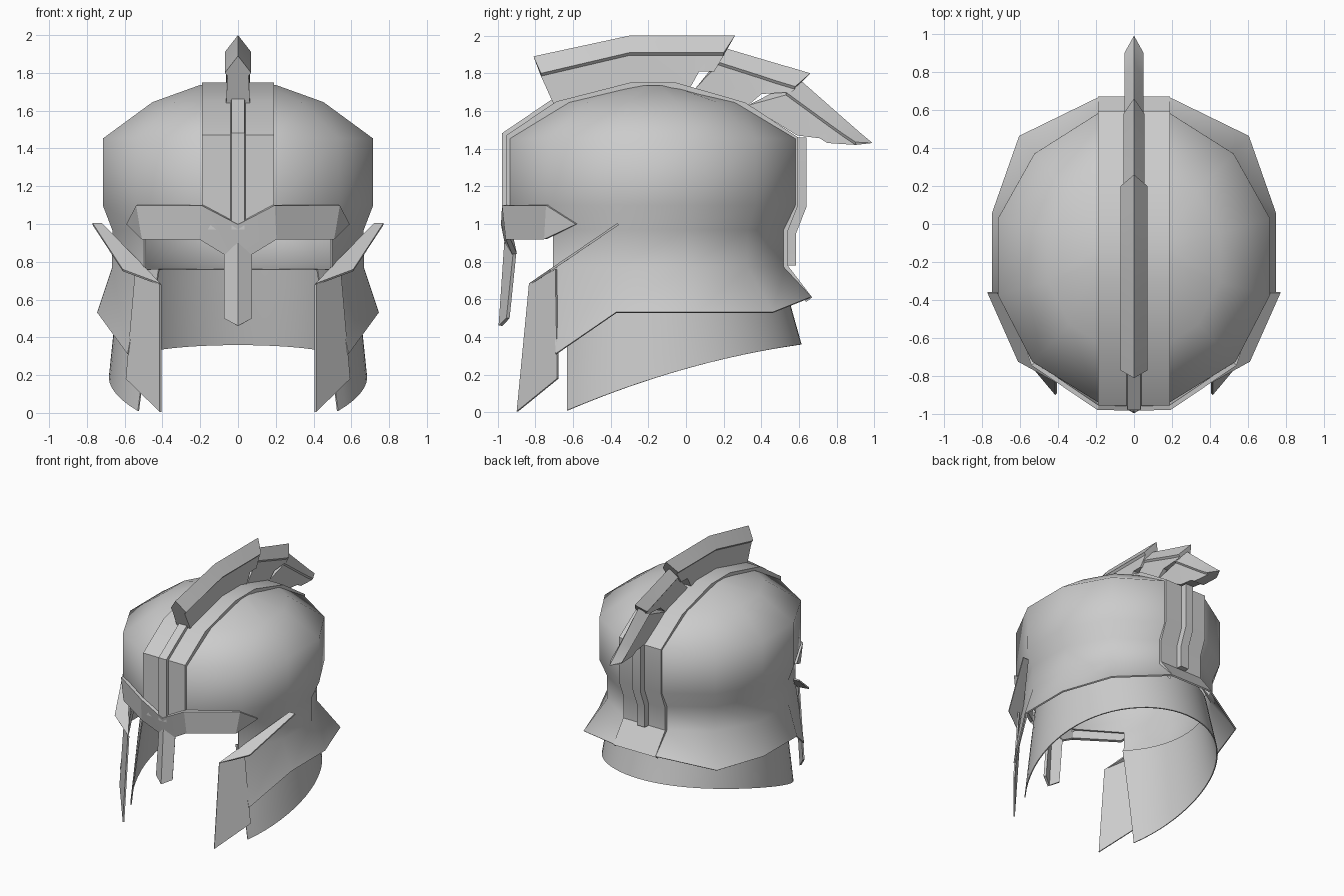
import bpy
import bmesh
from math import sin, cos, acos, radians
from mathutils import Vector

cube = bpy.data.objects.get("Cube")
if cube:
    bpy.data.objects.remove(cube, do_unlink=True)

steel = bpy.data.materials.new("plain grey metal")
steel.use_nodes = True
steel.diffuse_color = (0.6, 0.6, 0.6, 1)
steel.node_tree.nodes["Principled BSDF"].inputs["Base Color"].default_value = (0.6, 0.6, 0.6, 1)


def build(name, verts, faces, thick=0.0, angle=30):
    """Mesh the +x half, mirror it, give it thickness and shade it."""
    mesh = bpy.data.meshes.new(name)
    mesh.from_pydata([tuple(v) for v in verts], [], faces)
    bm = bmesh.new()
    bm.from_mesh(mesh)
    bmesh.ops.recalc_face_normals(bm, faces=bm.faces)
    bm.to_mesh(mesh)
    bm.free()
    mesh.materials.append(steel)
    ob = bpy.data.objects.new(name, mesh)
    bpy.context.collection.objects.link(ob)
    bpy.ops.object.select_all(action='DESELECT')
    ob.select_set(True)
    bpy.context.view_layer.objects.active = ob
    ob.modifiers.new("Mirror", 'MIRROR')
    if thick:
        solid = ob.modifiers.new("Solidify", 'SOLIDIFY')
        solid.thickness = thick
        solid.offset = 0
    for mod in list(ob.modifiers):
        bpy.ops.object.modifier_apply(modifier=mod.name)
    bpy.ops.object.shade_smooth_by_angle(angle=radians(angle))
    return ob


def loft(name, rows, caps=False, skip=None, **kw):
    """Skin rows of points; skip(r, c) leaves openings."""
    n = len(rows[0])
    faces = [(r * n + c, r * n + c + 1, (r + 1) * n + c + 1, (r + 1) * n + c)
             for r in range(len(rows) - 1) for c in range(n - 1)
             if not (skip and skip(r, c))]
    if caps:
        last = (len(rows) - 1) * n
        faces += [tuple(range(n)), tuple(range(last, last + n))]
    return build(name, [p for row in rows for p in row], faces, **kw)


def sweep(name, path, section, caps=False):
    """Run a half section of (x, outward offset) along a y-z path."""
    rows = []
    pts = [Vector(p) for p in path]
    for i, p in enumerate(pts):
        a = (p - pts[i - 1]).normalized() if i else (pts[1] - p).normalized()
        b = (pts[i + 1] - p).normalized() if i < len(pts) - 1 else a
        t = (a + b).normalized()
        scale = 1 / max(t.dot(a), 0.5)
        rows.append([(x, p.x - t.y * d * scale, p.y + t.x * d * scale) for x, d in section])
    return loft(name, rows, caps=caps)


# Main shell: one half plan, scaled to each level, open at the face
PLAN = [(0, .58), (.19, .58), (.52, .37), (.71, .03), (.71, -.37), (.53, -.72), (.19, -.93), (0, -.93)]
LEVELS = [(1.73, .02, -.19, -.15), (1.73, .2, -.3, -.05), (1.64, .45, -.66, .3), (1.45, .71, -.93, .575),
          (1.1, .71, -.93, .575), (.97, .66, -.9, .52), (.77, .66, -.9, .52)]
rows = []
for z, width, front, back in LEVELS:
    rows.append([(x * width / .71, front + (y + .93) / 1.51 * (back - front), z) for x, y in PLAN])
# Flared skirt edge
rows.append([(0, .66, .61), (.19, .66, .61), (.6, .46, .53), (.74, .06, .53),
             (.74, -.37, .53), (.58, -.69, .31), (.2, -.7, .31), (0, -.7, .31)])
loft("helmet_shell", rows, skip=lambda r, c: r >= 5 and c >= 5, thick=.012, angle=58)

# Raised band over the crown
FRONT = [(-.955, .97), (-.955, 1.47), (-.69, 1.65)]
BACK = [(.595, 1.46), (.595, 1.1), (.54, .96), (.54, .78)]
CROWN = [(-.3, 1.75), (-.05, 1.75), (.315, 1.645)]
sweep("crown_band", FRONT + CROWN + BACK + [(.67, .61)], [(.19, -.04), (.19, 0), (0, 0)])

# Narrow ribs on the band, front and back
for name, path, height in (("front_rib", FRONT, .022), ("back_rib", BACK, .045)):
    sweep(name, path, [(0, -.01), (.04, -.01), (.035, height), (0, height)], caps=True)

# Neck guard: flared round liner with a slanting hem
rows = []
for i in range(7):
    v = i / 6
    a, b = .62 + .06 * v, .65 + .11 * v
    end = acos(-.48 / b)
    row = []
    for j in range(25):
        t = end * j / 24
        y = -.15 + b * cos(t)
        u = (y + .63) / 1.24
        hem = .01 + .35 * (1.5 * u - .5 * u * u)
        row.append((a * sin(t), y, .76 + (hem - .76) * v))
    rows.append(row)
loft("neck_guard", rows, thick=.008, angle=50)

# Brow plate, dipping at the middle
build("brow_plate",
      [(0, -.97, 1.0), (.19, -.965, 1.1), (.53, -.735, 1.1), (.58, -.58, 1.0),
       (.5, -.745, .92), (.2, -.945, .92), (.07, -.91, .84), (0, -.95, .9)],
      [(0, 1, 5, 6, 7), (1, 2, 4, 5), (2, 3, 4)], thick=.025)

# Nose guard with a centre ridge
build("nose_guard", [(0, -.955, .9), (.07, -.91, .84), (.07, -.945, .5), (0, -.985, .46)],
      [(0, 1, 2, 3)], thick=.02)

# Cheek guards and the sloping flaps above them
build("cheek_guards", [(.41, -.83, .68), (.54, -.69, .76), (.59, -.68, .18), (.41, -.895, .005)],
      [(0, 1, 2, 3)], thick=.012)
build("cheek_flaps", [(.77, -.36, 1.0), (.61, -.72, .755), (.41, -.83, .68),
                      (.5, -.69, .775), (.72, -.36, 1.0)],
      [(0, 1, 3, 4), (1, 2, 3)], thick=.012)


# Crest: three overlapping blades, each a list of (peak, shoulder, foot) stations
def crest(name, w, stations):
    rows = []
    for (py, pz), (sy, sz), (fy, fz) in stations:
        rows.append([(0, py, pz), (w, sy, sz), (w * .8, sy, sz - .015), (w * .9, fy, fz), (0, fy, fz)])
    return loft(name, rows, caps=True)


crest("crest_front", .07, [
    ((-.81, 1.89), (-.77, 1.8), (-.7, 1.63)),
    ((-.3, 2), (-.3, 1.91), (-.3, 1.72)),
    ((.1, 2), (.05, 1.91), (.02, 1.72)),
    ((.19, 2), (.13, 1.91), (.07, 1.81)),
    ((.26, 2), (.2, 1.91), (.15, 1.81))])
crest("crest_middle", .055, [
    ((.22, 1.93), (.17, 1.86), (.05, 1.72)),
    ((.5, 1.847), (.42, 1.78), (.33, 1.63)),
    ((.56, 1.83), (.48, 1.76), (.4, 1.69)),
    ((.66, 1.8), (.58, 1.73), (.56, 1.7))])
crest("crest_back", .05, [
    ((.6, 1.77), (.53, 1.7), (.33, 1.63)),
    ((.85, 1.55), (.77, 1.525), (.59, 1.47)),
    ((.93, 1.48), (.84, 1.475), (.71, 1.455)),
    ((.99, 1.43), (.9, 1.435), (.75, 1.43))])
